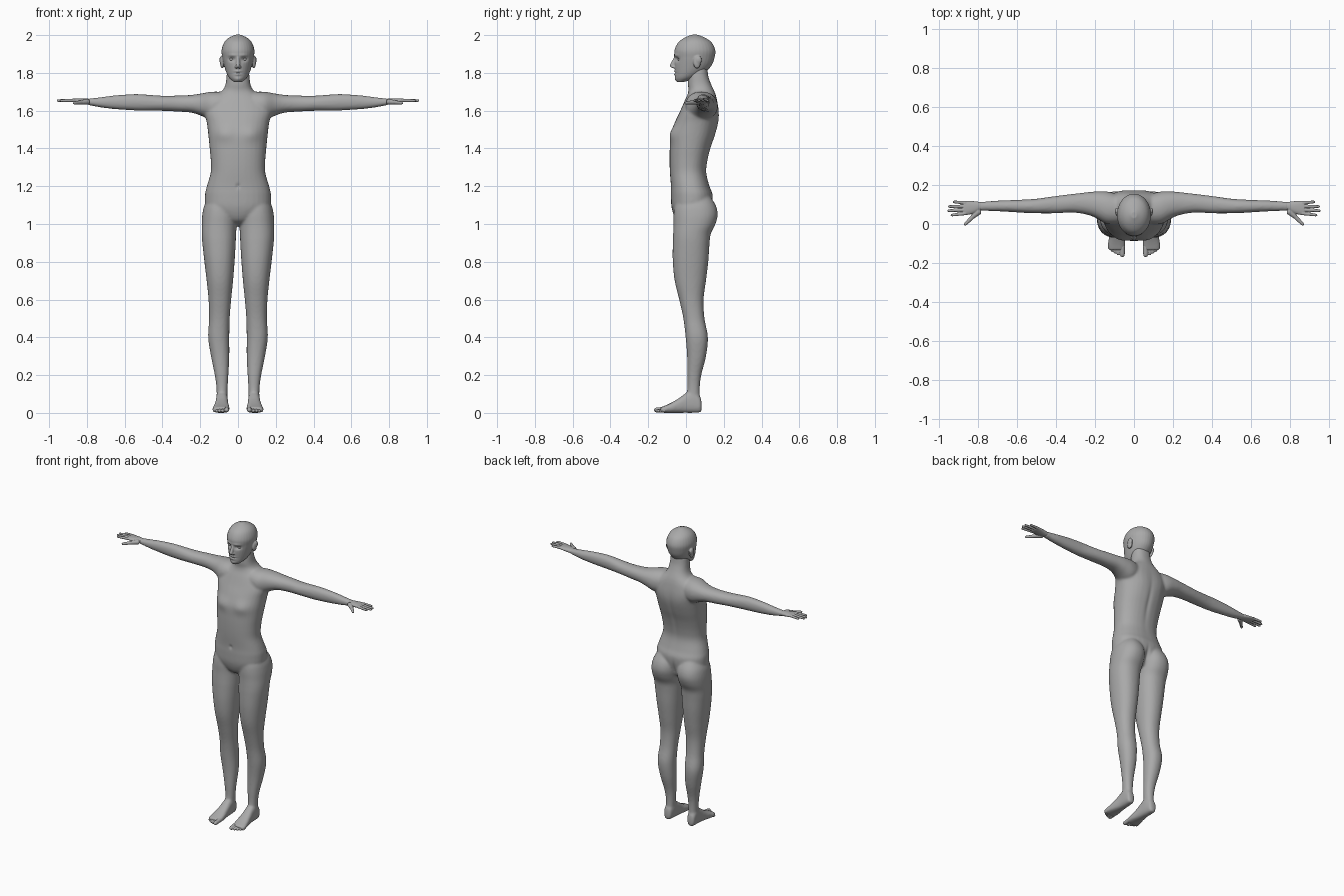
import bpy
import bmesh
import math
from mathutils import Vector

default_cube = bpy.data.objects.get("Cube")
if default_cube:
    bpy.data.objects.remove(default_cube, do_unlink=True)

# One plain grey for the whole figure
grey = bpy.data.materials.new("plain grey")
grey.use_nodes = True
grey.diffuse_color = (0.4, 0.4, 0.4, 1)
grey.node_tree.nodes["Principled BSDF"].inputs["Base Color"].default_value = grey.diffuse_color

SIDES = ((1, "left"), (-1, "right"))


def skin_rings(bm, rings):
    """Bridge point rings into a closed tube."""
    rows = [[bm.verts.new(p) for p in ring] for ring in rings]
    count = len(rows[0])
    faces = [bm.faces.new(rows[0]), bm.faces.new(rows[-1])]
    for low, high in zip(rows, rows[1:]):
        for i in range(count):
            j = (i + 1) % count
            faces.append(bm.faces.new((low[i], low[j], high[j], high[i])))
    bmesh.ops.recalc_face_normals(bm, faces=faces)


def spline(rows, steps=5):
    """Catmull-Rom curve through rows of numbers."""
    result = []
    for i in range(len(rows) - 1):
        a, b = rows[max(i - 1, 0)], rows[i]
        c, d = rows[i + 1], rows[min(i + 2, len(rows) - 1)]
        for k in range(steps):
            t = k / steps
            result.append([q + t / 2 * (r - p + t * (2 * p - 5 * q + 4 * r - s
                           + t * (3 * (q - r) + s - p)))
                           for p, q, r, s in zip(a, b, c, d)])
    return result + [list(rows[-1])]


def loft(bm, axis, rows, side=1, power=2.2, count=32):
    """Rows are (station, low a, high a, low b, high b) along one axis."""
    others = [k for k in range(3) if k != axis]
    rings = []
    for station, a0, a1, b0, b1 in spline(rows):
        ring = []
        for i in range(count):
            angle = math.tau * i / count
            c, s = math.cos(angle), math.sin(angle)
            p = Vector()
            p[axis] = station
            p[others[0]] = (a0 + a1) / 2 + (a1 - a0) / 2 * math.copysign(abs(c) ** (2 / power), c)
            p[others[1]] = (b0 + b1) / 2 + (b1 - b0) / 2 * math.copysign(abs(s) ** (2 / power), s)
            p.x *= side
            ring.append(p)
        rings.append(ring)
    skin_rings(bm, rings)


def digit(bm, start, end, r0, r1, side=1):
    """Tapered round-ended finger, toe or nose."""
    start, end = Vector(start), Vector(end)
    turn = (end - start).to_track_quat("Z", "Y")
    length = (end - start).length
    stations = [(0, r0 * 0.5), (r0 * 0.5, r0), (length - r1, r1),
                (length - r1 * 0.4, r1 * 0.8), (length, r1 * 0.3)]
    rings = []
    for z, r in stations:
        ring = []
        for i in range(16):
            angle = math.tau * i / 16
            p = start + turn @ Vector((r * math.cos(angle), r * math.sin(angle), z))
            ring.append((p.x * side, p.y, p.z))
        rings.append(ring)
    skin_rings(bm, rings)


def ball(bm, centre, size, side=1):
    made = bmesh.ops.create_uvsphere(bm, u_segments=24, v_segments=16, radius=1)["verts"]
    for v in made:
        v.co = Vector(((centre[0] + v.co.x * size[0]) * side,
                       centre[1] + v.co.y * size[1], centre[2] + v.co.z * size[2]))
    bmesh.ops.recalc_face_normals(bm, faces=list({f for v in made for f in v.link_faces}))


def finish(name, bm, voxel=0, smoothing=0, dents=()):
    """Fuse the pieces into one smooth skin, then press in the dents."""
    mesh = bpy.data.meshes.new(name)
    bm.to_mesh(mesh)
    bm.free()
    obj = bpy.data.objects.new(name, mesh)
    bpy.context.collection.objects.link(obj)
    if voxel:
        fuse = obj.modifiers.new("fuse", "REMESH")
        fuse.mode = "VOXEL"
        fuse.voxel_size = voxel
        soften = obj.modifiers.new("soften", "SMOOTH")
        soften.iterations = smoothing
        bpy.context.view_layer.update()
        graph = bpy.context.evaluated_depsgraph_get()
        fused = bpy.data.meshes.new_from_object(obj.evaluated_get(graph))
        obj.modifiers.clear()
        obj.data = fused
        bpy.data.meshes.remove(mesh)
        fused.name = name
    for v in obj.data.vertices:
        push = 0
        for centre, size, depth in dents:
            d = sum(((v.co[k] - centre[k]) / size[k]) ** 2 for k in range(3))
            if d < 9:
                push += depth * math.exp(-d)
        v.co.y += push
    obj.data.materials.clear()
    obj.data.materials.append(grey)
    obj.data.shade_smooth()
    return obj


# Torso and neck: height, half width, front, back
torso = [(.99, .03, 0, .06), (1.02, .09, -.05, .11), (1.08, .165, -.075, .135),
         (1.15, .175, -.08, .142), (1.2, .165, -.08, .125), (1.27, .145, -.085, .108),
         (1.33, .144, -.087, .113), (1.4, .15, -.086, .13), (1.47, .157, -.08, .153),
         (1.54, .166, -.058, .167), (1.6, .18, -.03, .17), (1.65, .155, -.008, .165),
         (1.685, .11, .008, .157), (1.71, .08, .013, .147), (1.74, .066, .01, .133),
         (1.78, .061, .012, .119), (1.83, .056, .02, .112)]
body = bmesh.new()
loft(body, 2, [(z, -w, w, f, b) for z, w, f, b in torso], power=2.3)

# Legs, arms and feet run into the torso
leg = [(1.15, .03, .15, -.04, .125), (1.1, .006, .178, -.06, .157),
       (1.05, .002, .189, -.066, .168), (1, .006, .192, -.066, .156),
       (.95, .01, .192, -.068, .132), (.9, .012, .189, -.07, .125),
       (.8, .018, .178, -.07, .118), (.7, .026, .166, -.06, .106),
       (.6, .036, .156, -.036, .093), (.5, .044, .153, -.014, .098),
       (.4, .046, .158, -.002, .116), (.3, .046, .143, .006, .106),
       (.2, .051, .123, .007, .081), (.13, .055, .114, .007, .073),
       (.05, .058, .112, 0, .075)]
arm = [(.08, 0, .15, 1.56, 1.7), (.14, 0, .167, 1.55, 1.7), (.2, .033, .167, 1.575, 1.69),
       (.25, .05, .162, 1.59, 1.683), (.32, .059, .154, 1.595, 1.68),
       (.4, .055, .144, 1.599, 1.679), (.5, .055, .13, 1.6, 1.686),
       (.56, .057, .126, 1.602, 1.687), (.65, .063, .122, 1.608, 1.681),
       (.72, .066, .119, 1.616, 1.672), (.77, .068, .115, 1.625, 1.666),
       (.795, .069, .114, 1.629, 1.665)]
foot = [(.083, .075, .1, .015, .05), (.075, .062, .112, .003, .085), (.04, .055, .116, 0, .12),
        (0, .053, .117, 0, .105), (-.04, .05, .123, 0, .076), (-.08, .045, .131, 0, .053),
        (-.115, .045, .136, 0, .037), (-.135, .05, .13, .004, .03)]
body_dents = [((0, -.087, 1.2), (.009, .03, .012), .008),
              ((0, .165, 1.04), (.012, .05, .06), -.02),
              ((0, .15, 1.42), (.014, .05, .15), -.006)]
for side, word in SIDES:
    loft(body, 2, leg, side)
    loft(body, 0, arm, side)
    loft(body, 1, foot, side, power=2.6)
    body_dents += [((side * .075, -.07, 1.48), (.055, .06, .04), -.012),
                   ((side * .06, .16, 1.56), (.06, .05, .07), .006)]
finish("body", body, .007, 7, body_dents)

# Hands with four fingers and a thumb, and toes
palm = [(.772, .073, .11, 1.632, 1.661), (.79, .07, .113, 1.632, 1.663),
        (.82, .056, .117, 1.636, 1.665), (.85, .048, .12, 1.641, 1.665),
        (.875, .046, .119, 1.645, 1.664)]
fingers = [(.055, .045, .943), (.073, .068, .96), (.091, .09, .957), (.109, .114, .932)]
toes = [(.06, -.17, .014), (.081, -.161, .01), (.097, -.152, .0095),
        (.112, -.143, .009), (.125, -.132, .009)]
for side, word in SIDES:
    hand = bmesh.new()
    loft(hand, 0, palm, side)
    for base, tip, reach in fingers:
        digit(hand, (.86, base, 1.655), (reach, tip, 1.653), .009, .007, side)
    digit(hand, (.79, .07, 1.648), (.84, .028, 1.643), .016, .011, side)
    digit(hand, (.83, .036, 1.644), (.872, -.006, 1.64), .011, .008, side)
    finish(word + "_hand", hand, .0028, 3)
    toe_set = bmesh.new()
    for x, tip, r in toes:
        digit(toe_set, (x, -.105, r + .006), (x, tip, r), r, r * .9, side)
    finish(word + "_toes", toe_set, .0028, 2)

# Head: height, half width, front, back
skull = [(1.752, .022, -.046, -.01), (1.772, .045, -.056, .05), (1.8, .061, -.058, .098),
         (1.84, .074, -.061, .136), (1.88, .083, -.06, .151), (1.92, .087, -.061, .155),
         (1.96, .074, -.042, .137), (1.985, .05, -.01, .103), (2.002, .014, .03, .062)]
head = bmesh.new()
loft(head, 2, [(z, -w, w, f, b) for z, w, f, b in skull], power=2)

# Nose, ears and face shaping
digit(head, (0, -.053, 1.89), (0, -.078, 1.828), .007, .012)
face_dents = [((0, -.06, 1.8), (.022, .03, .003), .005),
              ((0, -.06, 1.808), (.018, .03, .005), -.005),
              ((0, -.06, 1.792), (.016, .03, .006), -.006),
              ((0, -.055, 1.765), (.02, .03, .012), -.005)]
for side, word in SIDES:
    ball(head, (.009, -.066, 1.831), (.008, .011, .007), side)
    ball(head, (.084, .058, 1.857), (.011, .02, .034), side)
    ball(head, (.088, .066, 1.868), (.01, .018, .022), side)
    face_dents += [((side * .033, -.055, 1.872), (.018, .03, .011), .012),
                   ((side * .03, -.055, 1.893), (.025, .03, .008), -.004)]
finish("head", head, .0036, 4, face_dents)

# Eyes
for side, word in SIDES:
    eye = bmesh.new()
    ball(eye, (.033, -.031, 1.872), (.014, .013, .009), side)
    finish(word + "_eye", eye)
